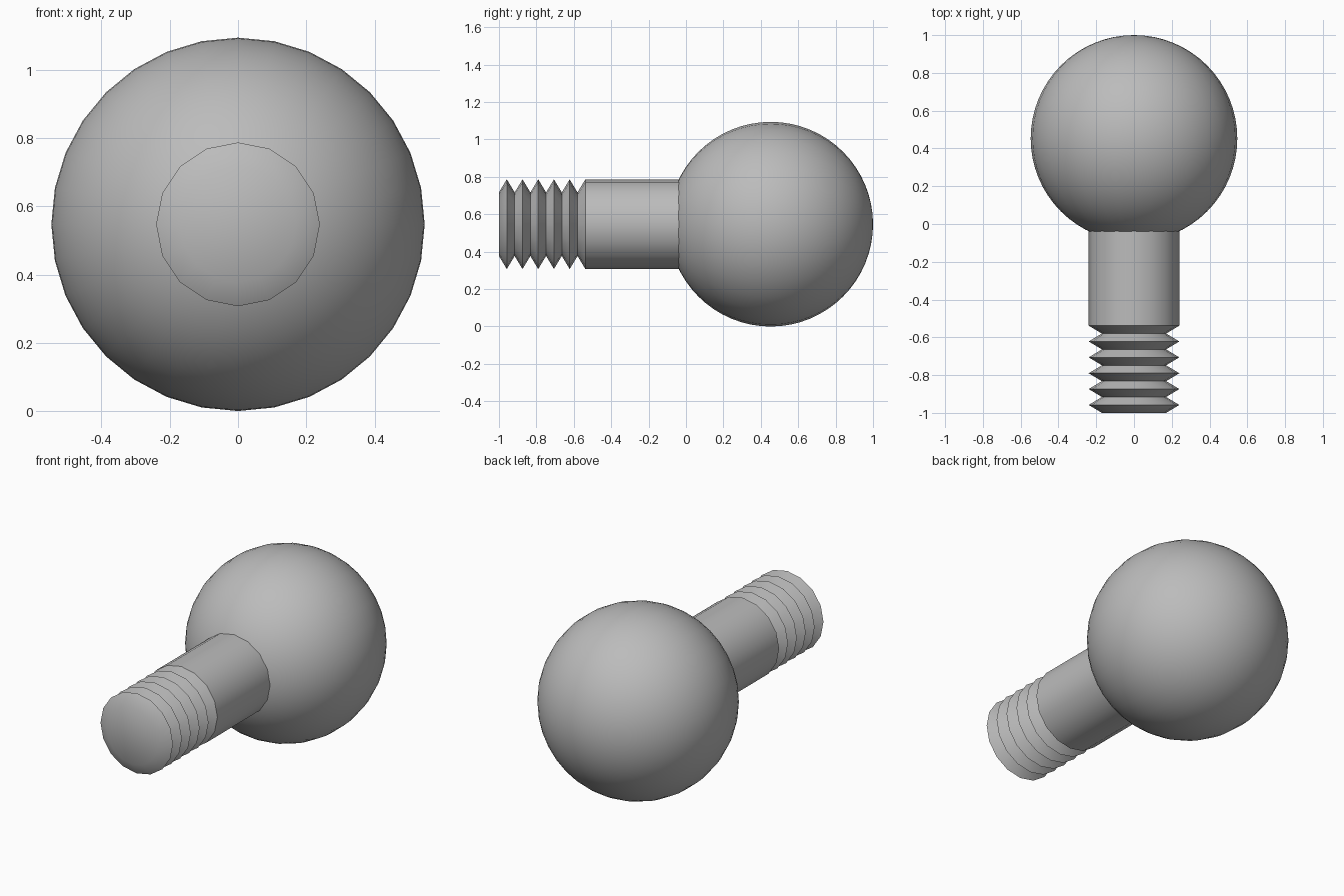
import bpy, bmesh, math
from mathutils import Matrix

if "Cube" in bpy.data.objects:
    bpy.data.objects.remove(bpy.data.objects["Cube"])

RADIUS = 0.547           # ball radius, also the axis height
BALL_Y = 1 - RADIUS
SHAFT_R, ROOT_R = 0.24, 0.17
THREAD_START, CRESTS = -0.538, 6

steel = bpy.data.materials.new("grey steel")
steel.use_nodes = True
steel.diffuse_color = (0.5, 0.5, 0.5, 1)
steel.node_tree.nodes["Principled BSDF"].inputs["Base Color"].default_value = (0.5, 0.5, 0.5, 1)


def finish(name, bm, angle):
    bmesh.ops.recalc_face_normals(bm, faces=bm.faces)
    mesh = bpy.data.meshes.new(name)
    bm.to_mesh(mesh)
    bm.free()
    mesh.materials.append(steel)
    obj = bpy.data.objects.new(name, mesh)
    bpy.context.collection.objects.link(obj)
    bpy.ops.object.select_all(action='DESELECT')
    obj.select_set(True)
    bpy.context.view_layer.objects.active = obj
    bpy.ops.object.shade_smooth_by_angle(angle=math.radians(angle))
    return obj


def lathe(name, profile, sides, angle):
    """Turn (y, radius) points around the lengthwise axis and cap both ends."""
    bm = bmesh.new()
    rings = []
    for y, r in profile:
        turns = [2 * math.pi * i / sides for i in range(sides)]
        rings.append([bm.verts.new((r * math.sin(t), y, RADIUS + r * math.cos(t))) for t in turns])
    for a, b in zip(rings, rings[1:]):
        for i in range(sides):
            j = (i + 1) % sides
            bm.faces.new((a[i], a[j], b[j], b[i]))
    bm.faces.new(rings[0])
    bm.faces.new(rings[-1])
    return finish(name, bm, angle)


# Ball, poles along the shaft
bm = bmesh.new()
bmesh.ops.create_uvsphere(
    bm, u_segments=32, v_segments=32, radius=RADIUS,
    matrix=Matrix.Translation((0, BALL_Y, RADIUS)) @ Matrix.Rotation(math.pi / 2, 4, 'X'))
finish("ball", bm, 40)

# Plain shank running into the ball, then V-shaped thread rings down to the tip
profile = [(0.05, SHAFT_R), (THREAD_START, SHAFT_R)]
half_pitch = (1 + THREAD_START) / (2 * CRESTS - 1)
for k in range(1, 2 * CRESTS):
    profile.append((THREAD_START - k * half_pitch, ROOT_R if k % 2 else SHAFT_R))
lathe("threaded_shank", profile, 16, 40)
